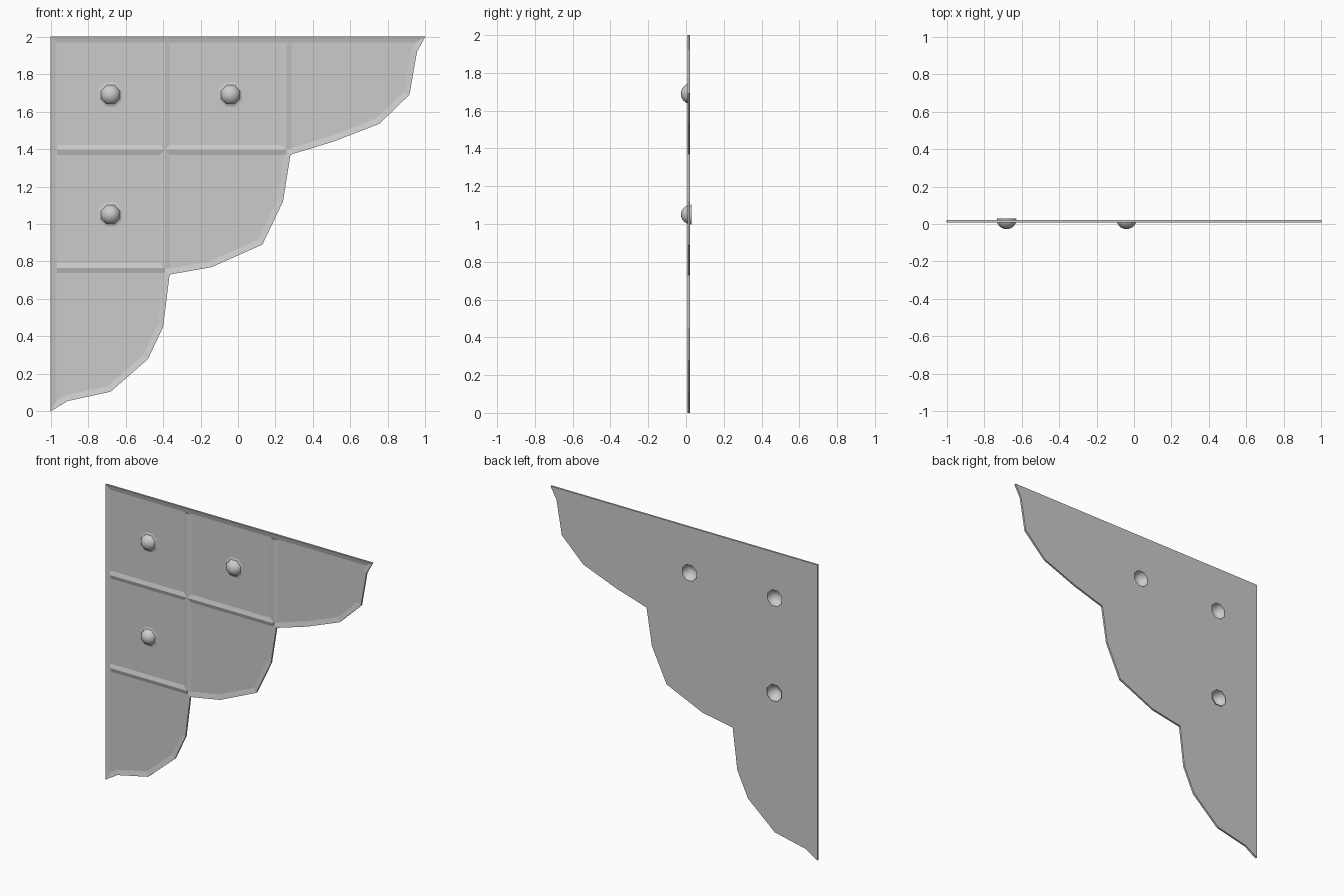
import bpy, bmesh, math

if "Cube" in bpy.data.objects:
    bpy.data.objects.remove(bpy.data.objects["Cube"])

BACK, PANEL, RIDGE = 0.022, 0.017, 0.009
RIVETS = [(-0.68, 1.69, 0.022), (-0.04, 1.69, 0.022), (-0.68, 1.05, 0.03)]


def make_object(name, bm):
    bmesh.ops.recalc_face_normals(bm, faces=bm.faces)
    mesh = bpy.data.meshes.new(name)
    bm.to_mesh(mesh)
    bm.free()
    obj = bpy.data.objects.new(name, mesh)
    bpy.context.collection.objects.link(obj)
    return obj


def octagon(bm, x, z, r, y):
    return [bm.verts.new((x + r * math.cos((i + .5) * math.pi / 4), y,
                          z + r * math.sin((i + .5) * math.pi / 4))) for i in range(8)]


def bridge(bm, a, b):
    for i in range(len(a)):
        j = (i + 1) % len(a)
        bm.faces.new((a[i], a[j], b[j], b[i]))


# Scalloped plate with a raised ridge around its border
outline = [(-1, 2), (-1, 0), (-.91, .055), (-.68, .105), (-.48, .28), (-.4, .45),
           (-.365, .73), (-.14, .77), (.13, .89), (.24, 1.12), (.28, 1.37),
           (.51, 1.44), (.755, 1.535), (.915, 1.69), (.955, 1.92), (1, 2)]
bm = bmesh.new()
rim = [bm.verts.new((x, BACK, z)) for x, z in outline]
front = bm.faces.new(rim)
for width, y in ((.035, RIDGE), (.032, PANEL)):
    bmesh.ops.inset_region(bm, faces=[front], thickness=width, depth=0,
                           use_boundary=True, use_even_offset=True)
    for v in front.verts:
        v.co.y = y
    if y == RIDGE:
        # Merge the short edges at the two pointed tips
        bmesh.ops.remove_doubles(bm, verts=list(front.verts), dist=.06)
        front = max(bm.faces, key=lambda f: len(f.verts))
bm.faces.new([v for v in reversed(rim)])
plate = make_object("bracket_plate", bm)

# Octagonal holes behind the rivets
bm = bmesh.new()
for x, z, _ in RIVETS:
    a, b = octagon(bm, x, z, .057, -.1), octagon(bm, x, z, .057, .1)
    bridge(bm, a, b)
    bm.faces.new(a)
    bm.faces.new(b)
cutter = make_object("hole_cutter", bm)
cutter.hide_render = True
mod = plate.modifiers.new("holes", 'BOOLEAN')
mod.operation, mod.solver, mod.object = 'DIFFERENCE', 'EXACT', cutter
bpy.context.view_layer.objects.active = plate
plate.select_set(True)
bpy.ops.object.modifier_apply(modifier=mod.name)
bpy.data.objects.remove(cutter)
plate.select_set(False)


# Triangular ribs dividing the panels
def rib(name, p, q):
    bm = bmesh.new()
    length = math.dist(p, q)
    nx, nz = -(q[1] - p[1]) / length * .03, (q[0] - p[0]) / length * .03
    ends = []
    for x, z in (p, q):
        ends.append([bm.verts.new((x + nx, PANEL + .001, z + nz)),
                     bm.verts.new((x, RIDGE, z)),
                     bm.verts.new((x - nx, PANEL + .001, z - nz))])
    bridge(bm, *ends)
    for end in ends:
        bm.faces.new(end)
    make_object(name, bm)


rib("long_upright_rib", (-.39, .765), (-.39, 1.965))
rib("short_upright_rib", (.26, 1.4), (.26, 1.965))
rib("upper_cross_rib", (-.965, 1.395), (.26, 1.395))
rib("lower_cross_rib", (-.965, .765), (-.39, .765))

# Hollow domed rivets, open at the back, with a shallow collar in front
for n, (x, z, back) in enumerate(RIVETS):
    bm = bmesh.new()
    rings = [octagon(bm, x, z, .057 * math.cos(math.radians(t)),
                     back - (back + .028) * math.sin(math.radians(t))) for t in (0, 22.5, 45, 67.5)]
    for a, b in zip(rings, rings[1:]):
        bridge(bm, a, b)
    tip = bm.verts.new((x, -.028, z))
    for i in range(8):
        bm.faces.new((rings[-1][i], rings[-1][(i + 1) % 8], tip))
    for f in bm.faces:
        f.smooth = True
    make_object(f"rivet_{n + 1}", bm)
    bm = bmesh.new()
    bridge(bm, octagon(bm, x, z, .07, PANEL), octagon(bm, x, z, .055, PANEL - .004))
    make_object(f"rivet_collar_{n + 1}", bm)
